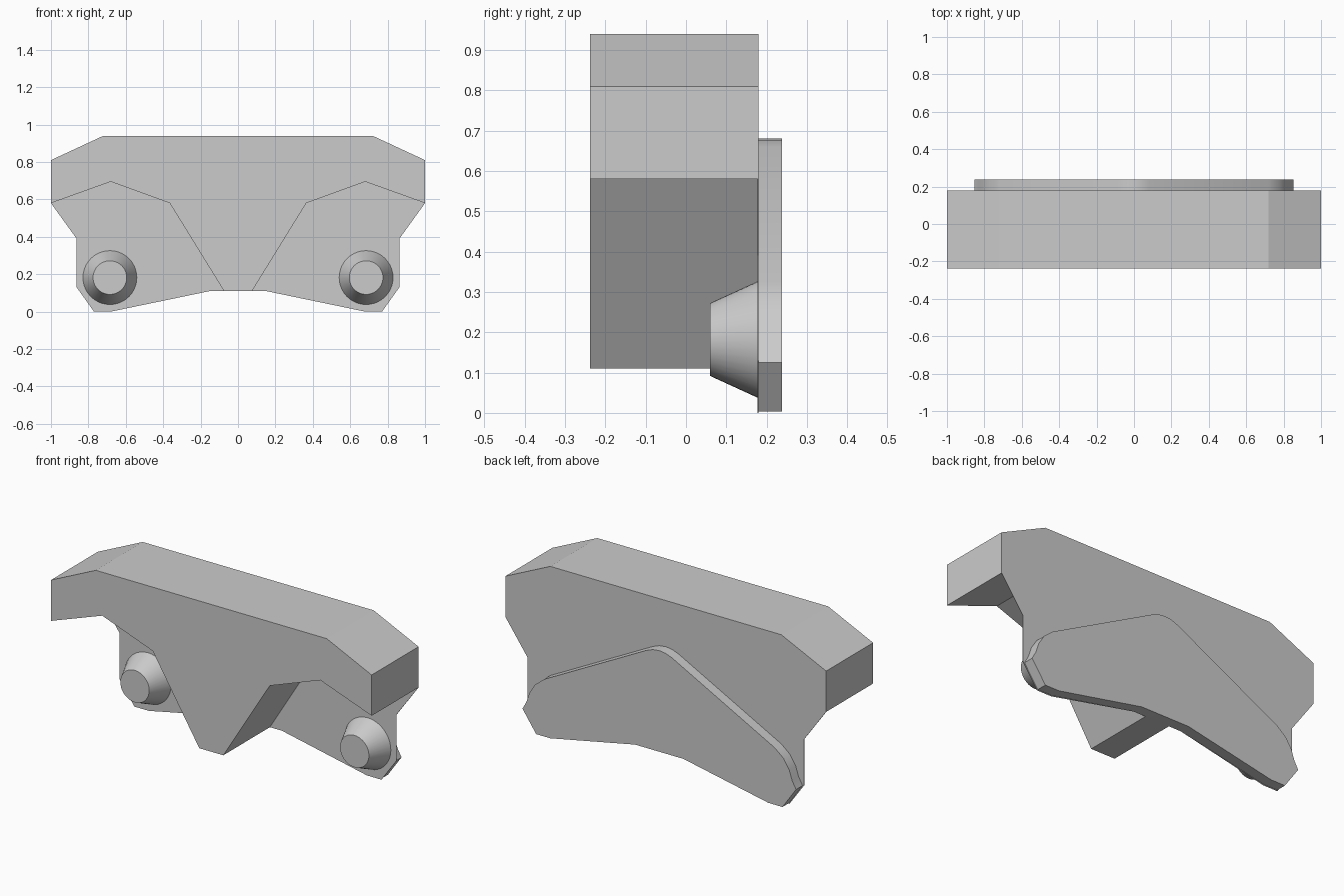
import bpy, bmesh, math
from mathutils import Matrix, Vector

cube = bpy.data.objects.get("Cube")
if cube:
    bpy.data.objects.remove(cube, do_unlink=True)

# One plain grey for the whole model
GREY = (0.6, 0.6, 0.6, 1.0)
grey = bpy.data.materials.new("plain_grey")
grey.use_nodes = True
grey.diffuse_color = GREY
grey.node_tree.nodes["Principled BSDF"].inputs["Base Color"].default_value = GREY


def add_object(name, bm):
    bmesh.ops.recalc_face_normals(bm, faces=bm.faces)
    mesh = bpy.data.meshes.new(name)
    bm.to_mesh(mesh)
    bm.free()
    mesh.materials.append(grey)
    obj = bpy.data.objects.new(name, mesh)
    bpy.context.collection.objects.link(obj)
    return obj


def smooth(obj, angle):
    bpy.ops.object.select_all(action='DESELECT')
    obj.select_set(True)
    bpy.context.view_layer.objects.active = obj
    bpy.ops.object.shade_smooth_by_angle(angle=math.radians(angle))


def extrude_profile(name, outline, front, back):
    """Extrude an (x, z) outline along y."""
    bm = bmesh.new()
    face = bm.faces.new([bm.verts.new((x, front, z)) for x, z in outline])
    grown = bmesh.ops.extrude_face_region(bm, geom=[face])["geom"]
    verts = [g for g in grown if isinstance(g, bmesh.types.BMVert)]
    bmesh.ops.translate(bm, verts=verts, vec=(0, back - front, 0))
    return add_object(name, bm)


def mirrored(half):
    """Complete a right-hand outline with its reflection."""
    return half + [(-x, z) for x, z in reversed(half) if x > 0]


# Heavy front block with a wedge pointing down in the middle
block = [(0.72, 0.94), (1, 0.81), (1, 0.58), (0.68, 0.695),
         (0.365, 0.58), (0.075, 0.11)]
extrude_profile("main_block", mirrored(block), -0.238, 0.18)

# Thin webs closing the back beside the wedge
web = [(1, 0.58), (0.863, 0.39), (0.863, 0.13), (0.77, 0), (0.68, 0),
       (0.15, 0.11), (0.075, 0.11), (0.365, 0.58), (0.68, 0.695)]

# Raised back plate with rounded peak and shoulders
plate = [(0, 0.68), (0.04, 0.675), (0.08, 0.66), (0.72, 0.325),
         (0.775, 0.28), (0.81, 0.225), (0.828, 0.17), (0.853, 0.125),
         (0.768, 0.004), (0.68, 0.004), (0.15, 0.11)]
back_plate = extrude_profile("back_plate", mirrored(plate), 0.18, 0.238)
smooth(back_plate, 28)

for side, label in ((1, "left"), (-1, "right")):
    extrude_profile(label + "_web", [(side * x, z) for x, z in web], 0.177, 0.18)

    # Tapered peg standing forward from each web
    bm = bmesh.new()
    bmesh.ops.create_cone(
        bm, cap_ends=True, segments=40, radius1=0.145, radius2=0.09, depth=0.12,
        matrix=Matrix.Translation(Vector((side * 0.685, 0.119, 0.182)))
        @ Matrix.Rotation(math.pi / 2, 4, 'X'))
    smooth(add_object(label + "_peg", bm), 30)
